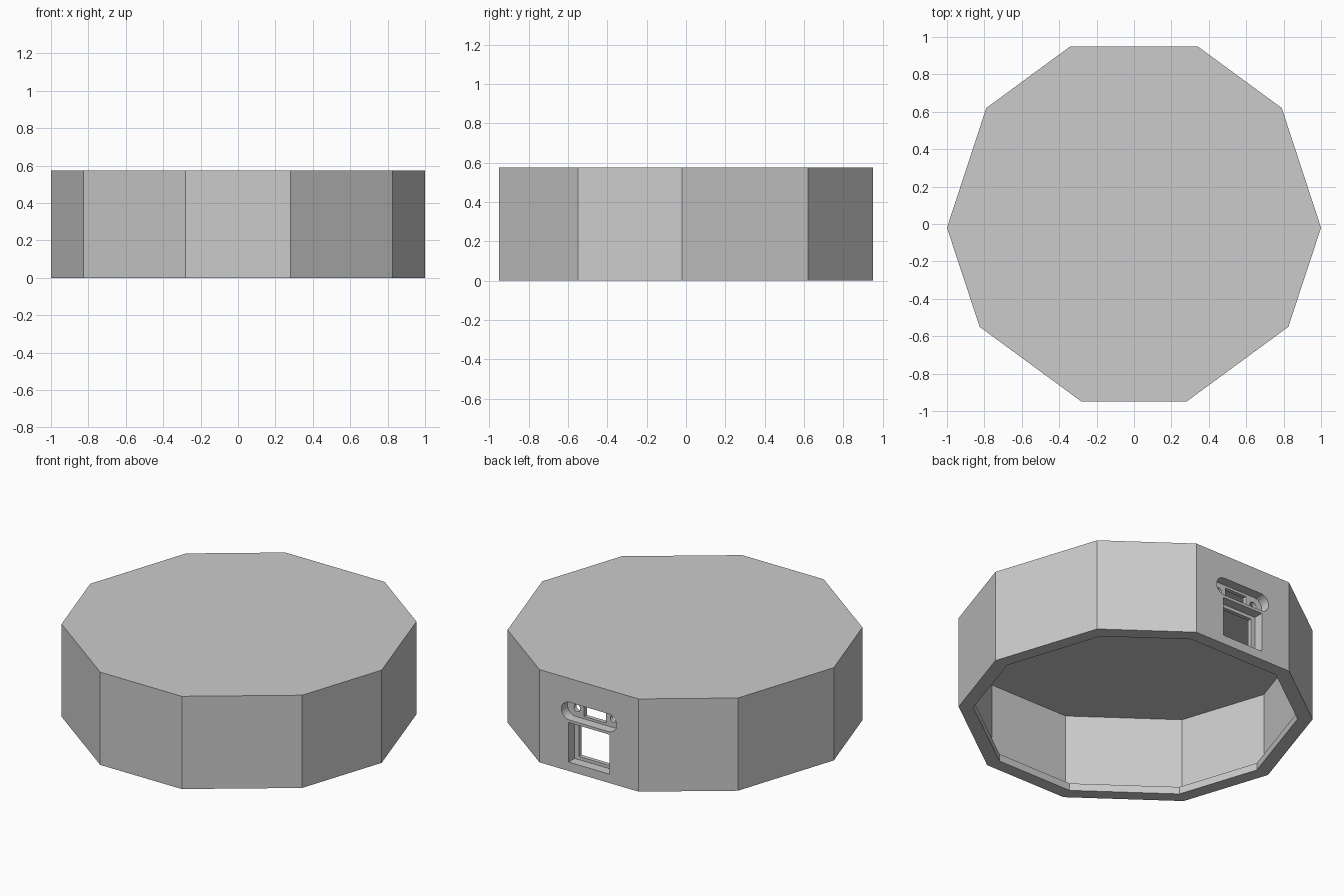
import bpy
import bmesh
import math

if "Cube" in bpy.data.objects:
    bpy.data.objects.remove(bpy.data.objects["Cube"], do_unlink=True)

HEIGHT = 0.575
BACK = 0.95

grey = bpy.data.materials.new("plain_grey")
grey.use_nodes = True
grey.diffuse_color = (0.6, 0.6, 0.6, 1)
grey.node_tree.nodes["Principled BSDF"].inputs["Base Color"].default_value = (0.6, 0.6, 0.6, 1)

# Right half of the ten-sided outline, mirrored for the other half
half = [(0.28, -0.95), (0.825, -0.55), (1.0, -0.02), (0.79, 0.62), (0.34, BACK)]
outline = half + [(-x, y) for x, y in reversed(half)]


def prism(name, points, vector):
    """Extrude a closed 3D outline along a vector."""
    bm = bmesh.new()
    face = bm.faces.new([bm.verts.new(p) for p in points])
    moved = bmesh.ops.extrude_face_region(bm, geom=[face])["geom"]
    bmesh.ops.translate(bm, vec=vector, verts=[v for v in moved if isinstance(v, bmesh.types.BMVert)])
    bmesh.ops.recalc_face_normals(bm, faces=bm.faces)
    mesh = bpy.data.meshes.new(name)
    bm.to_mesh(mesh)
    bm.free()
    mesh.materials.append(grey)
    obj = bpy.data.objects.new(name, mesh)
    bpy.context.collection.objects.link(obj)
    return obj


def ring(name, inset, z0, z1):
    """Upright prism from the outline, moved inward by the inset."""
    k = 1 - inset / BACK
    return prism(name, [(x * k, y * k, z0) for x, y in outline], (0, 0, z1 - z0))


def rear(name, profile, y0, y1):
    """Prism from an x-z profile, running along y."""
    return prism(name, [(x, y0, z) for x, z in profile], (0, y1 - y0, 0))


def box(w, z0, z1):
    return [(-w, z0), (w, z0), (w, z1), (-w, z1)]


def stadium(w, r, zc, steps=10):
    """Rounded slot profile; w is the offset of the end centres."""
    pts = []
    for side in (1, -1):
        for i in range(steps + 1):
            a = -math.pi / 2 + math.pi * i / steps
            pts.append((side * (w + r * math.cos(a)), zc + side * r * math.sin(a)))
    return pts


def circle(cx, cz, r, n=16):
    return [(cx + r * math.cos(2 * math.pi * i / n), cz + r * math.sin(2 * math.pi * i / n)) for i in range(n)]


def combine(target, tool, operation):
    mod = target.modifiers.new(operation.lower(), "BOOLEAN")
    mod.operation = operation
    mod.solver = "EXACT"
    mod.object = tool
    bpy.context.view_layer.objects.active = target
    bpy.ops.object.modifier_apply(modifier=mod.name)
    bpy.data.objects.remove(tool, do_unlink=True)


# Hollow body, open below, with a lip around the opening
body = ring("housing", 0, 0, HEIGHT)
combine(body, ring("cavity", 0.03, 0.045, 0.51), "DIFFERENCE")
combine(body, ring("opening", 0.08, -0.1, 0.1), "DIFFERENCE")

# Thick port block on the inside of the back wall
combine(body, rear("port_block", box(0.22, 0.02, 0.53), 0.865, 0.935), "UNION")

# Rear openings: shallow recesses, then smaller holes right through
slot_z = 0.372
recess = BACK - 0.06
cuts = [
    (box(0.14, 0.055, 0.3), recess),
    (box(0.112, 0.075, 0.28), 0.8),
    (stadium(0.135, 0.055, slot_z), recess),
    (box(0.075, slot_z - 0.04, slot_z + 0.04), 0.8),
    (circle(0.125, slot_z, 0.022), 0.8),
    (circle(-0.125, slot_z, 0.022), 0.8),
]
for profile, depth in cuts:
    combine(body, rear("port_cutter", profile, depth, 1.1), "DIFFERENCE")
